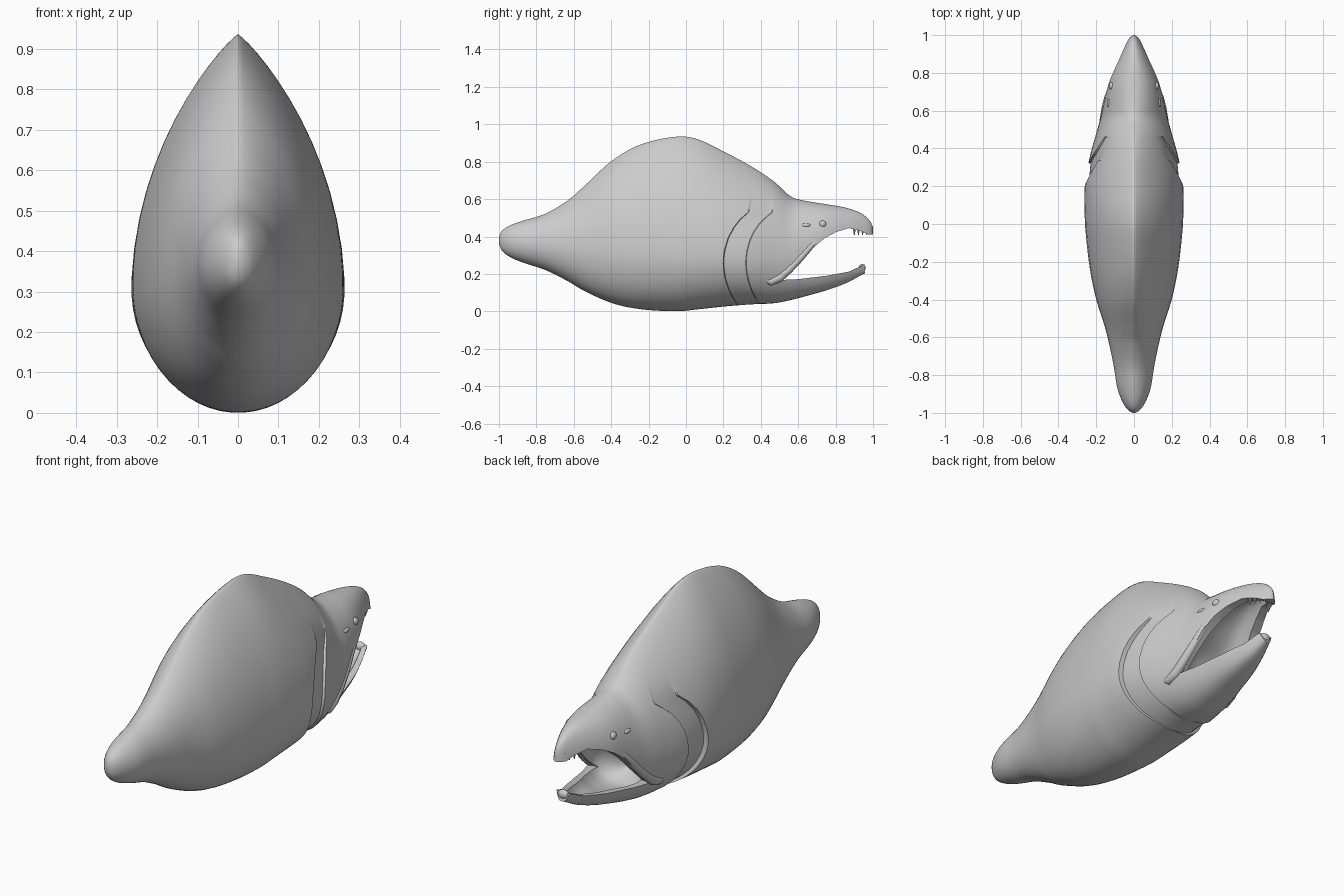
import bpy, bmesh, math
from mathutils import Vector

cube = bpy.data.objects.get("Cube")
if cube:
    bpy.data.objects.remove(cube, do_unlink=True)

grey = bpy.data.materials.new("plain grey")
grey.use_nodes = True
colour = (0.6, 0.6, 0.6, 1)
grey.diffuse_color = colour
grey.node_tree.nodes["Principled BSDF"].inputs["Base Color"].default_value = colour

# Body stations: y, top, bottom, half width
BODY = [(-1, .40, .36, .008), (-.985, .43, .325, .032), (-.94, .46, .29, .062),
        (-.87, .485, .26, .088), (-.75, .523, .22, .108), (-.63, .595, .16, .133),
        (-.55, .665, .112, .153), (-.4, .803, .045, .2), (-.25, .89, .012, .232),
        (-.05, .935, 0, .256), (.06, .922, .01, .262), (.2, .856, .025, .261),
        (.35, .775, .037, .236), (.47, .695, .043, .203), (.56, .615, .06, .178),
        (.63, .593, .078, .162), (.75, .573, .112, .132), (.86, .553, .152, .088),
        (.94, .522, .195, .05), (.985, .482, .215, .026), (1, .45, .22, .006)]
# Section shape: y, height of widest point, pinch of top, pinch of bottom
SHAPE = [(-1, .5, 1, 1), (-.6, .42, 1.3, 1), (-.2, .34, 1.7, 1), (.3, .34, 1.65, 1),
         (.55, .42, 1.25, .85), (.75, .58, 1, .7), (1, .6, 1, .7)]
# Hollow of the mouth, same columns as the body
HOLLOW = [(.42, .2, .16, .02), (.5, .3, .115, .12), (.6, .37, .12, .128),
          (.7, .44, .145, .108), (.8, .48, .165, .08), (.9, .475, .205, .04),
          (.95, .45, .235, .012)]
# Side outline of the open mouth
MOUTH = [(.51, .168), (.56, .21), (.62, .27), (.68, .34), (.74, .39), (.8, .423),
         (.87, .445), (.93, .432), (.97, .412), (1.1, .41), (1.1, .1), (.97, .16),
         (.955, .215), (.945, .245), (.92, .235), (.87, .212), (.75, .19), (.6, .172)]


def sample(table, y):
    """Smooth interpolation of a station table."""
    y = min(max(y, table[0][0]), table[-1][0])
    i = 0
    while i < len(table) - 2 and y > table[i + 1][0]:
        i += 1
    a, b = table[i], table[i + 1]
    before, after = table[max(i - 1, 0)], table[min(i + 2, len(table) - 1)]
    h = b[0] - a[0]
    t = (y - a[0]) / h
    out = []
    for c in range(1, len(a)):
        m0 = (b[c] - before[c]) / (b[0] - before[0]) * h
        m1 = (after[c] - a[c]) / (after[0] - a[0]) * h
        d = b[c] - a[c]
        out.append(a[c] + t * m0 + t * t * (3 * d - 2 * m0 - m1) + t ** 3 * (m0 + m1 - 2 * d))
    return out


def section(y, angle):
    """Point on the body surface at a station and an angle."""
    top, bottom, width = sample(BODY, y)
    level, pinch_top, pinch_bottom = sample(SHAPE, y)
    s, c = math.sin(angle), math.cos(angle)
    mid = bottom + (top - bottom) * level
    z = mid + s * (top - mid if s > 0 else mid - bottom)
    x = math.copysign(width * abs(c) ** (pinch_top if s > 0 else pinch_bottom), c)
    return Vector((x, y, z))


def surface_point(y, z, side, out=0):
    """Point on the flank at a given length and height."""
    top, bottom, _ = sample(BODY, y)
    mid = bottom + (top - bottom) * sample(SHAPE, y)[0]
    u = (z - mid) / (top - mid if z > mid else mid - bottom)
    p = section(y, math.asin(min(max(u, -1), 1)))
    return Vector((side * (p.x + out), y, z))


def ramp(a, b, v):
    t = min(max((v - a) / (b - a), 0), 1)
    return t * t * (3 - 2 * t)


def body_point(y, angle):
    """Body surface with the gill slits bent into arcs and the band sunk in."""
    z = section(y, angle).z
    window = ramp(-.2, .2, y) * (1 - ramp(.32, .75, y))
    bend = min(1.4 * (z - .26) ** 2, .14) * window
    p = section(y + bend, angle)
    if .2 < y < .322:
        sunk = .022 - .08 * (y - .2)
        p.x -= math.copysign(min(sunk * (1 - ramp(.45, .6, p.z)), abs(p.x)), p.x)
    return p


def hollow_point(y, angle):
    top, bottom, width = sample(HOLLOW, y)
    c = math.cos(angle)
    return Vector((math.copysign(width * abs(c) ** .7, c), y,
                   (top + bottom) / 2 + (top - bottom) / 2 * math.sin(angle)))


def finish(name, bm, angle=40):
    bmesh.ops.recalc_face_normals(bm, faces=bm.faces)
    mesh = bpy.data.meshes.new(name)
    bm.to_mesh(mesh)
    bm.free()
    ob = bpy.data.objects.new(name, mesh)
    bpy.context.collection.objects.link(ob)
    mesh.materials.append(grey)
    smooth(ob, angle)
    return ob


def smooth(ob, angle):
    bpy.ops.object.select_all(action='DESELECT')
    ob.select_set(True)
    bpy.context.view_layer.objects.active = ob
    bpy.ops.object.shade_smooth_by_angle(angle=math.radians(angle))


def loft(name, point, stations, sides):
    bm = bmesh.new()
    rings = [[bm.verts.new(point(y, math.tau * (i + .5) / sides)) for i in range(sides)]
             for y in stations]
    for a, b in zip(rings, rings[1:]):
        for i in range(sides):
            j = (i + 1) % sides
            bm.faces.new((a[i], a[j], b[j], b[i]))
    bm.faces.new(rings[0])
    bm.faces.new(rings[-1])
    return finish(name, bm)


# Body and head in one skin, with rings packed at the tips and gill slits
steps = [math.sin(math.pi * (i / 110 - .5)) * .35 + (i / 55 - 1) * .65 for i in range(111)]
steps = sorted(steps + [.199, .203, .319, .324])
body = loft("fish_body", body_point, steps, 56)

# Cutters for the mouth opening and its hollow
bm = bmesh.new()
face = bm.faces.new([bm.verts.new((-.4, y, z)) for y, z in MOUTH])
moved = bmesh.ops.extrude_face_region(bm, geom=[face])["geom"]
bmesh.ops.translate(bm, vec=(.8, 0, 0), verts=[v for v in moved if isinstance(v, bmesh.types.BMVert)])
opening = finish("mouth_opening_cutter", bm)
hollow = loft("mouth_hollow_cutter", hollow_point, [.42 + .53 * i / 24 for i in range(25)], 32)

for cutter in (opening, hollow):
    cutter.hide_render = True
    mod = body.modifiers.new("mouth", 'BOOLEAN')
    mod.operation = 'DIFFERENCE'
    mod.solver = 'EXACT'
    mod.object = cutter
    bpy.context.view_layer.objects.active = body
    bpy.ops.object.modifier_apply(modifier=mod.name)
    bpy.data.objects.remove(cutter, do_unlink=True)
smooth(body, 40)


def ball(name, centre, size):
    bm = bmesh.new()
    bmesh.ops.create_uvsphere(bm, u_segments=16, v_segments=10, radius=1)
    for v in bm.verts:
        v.co = Vector(centre) + Vector(a * b for a, b in zip(v.co, size))
    return finish(name, bm)


def tube(name, points, radii):
    """Soft rounded ridge swept through points."""
    curve = bpy.data.curves.new(name, 'CURVE')
    curve.dimensions = '3D'
    curve.bevel_depth = 1
    curve.bevel_resolution = 3
    curve.use_fill_caps = True
    spline = curve.splines.new('POLY')
    spline.points.add(len(points) - 1)
    for p, co, r in zip(spline.points, points, radii):
        p.co = (*co, 1)
        p.radius = r
    ob = bpy.data.objects.new(name, curve)
    bpy.context.collection.objects.link(ob)
    bpy.ops.object.select_all(action='DESELECT')
    ob.select_set(True)
    bpy.context.view_layer.objects.active = ob
    bpy.ops.object.convert(target='MESH')
    ob = bpy.context.object
    ob.data.materials.clear()
    ob.data.materials.append(grey)
    smooth(ob, 50)


# Lower jaw tip knob
ball("lower_jaw_knob", (0, .942, .232), (.028, .018, .022))

LIP = [(.425, .165), (.45, .158), (.5, .18), (.55, .222), (.61, .283), (.67, .352), (.73, .402)]
for side, word in ((1, "left"), (-1, "right")):
    # Lip ridge along the upper edge of the mouth
    tube(word + "_lip", [surface_point(y, z, side, -.012) for y, z in LIP],
         [.008, .022, .024, .021, .019, .017, .008])
    # Eye and nostril
    ball(word + "_eye", surface_point(.73, .467, side, -.004), (.014, .02, .018))
    ball(word + "_nostril", surface_point(.64, .46, side, -.004), (.01, .026, .01))
    # Hooked teeth under the snout
    for i in range(4):
        y = .9 + .022 * i
        p = surface_point(y, .435, side, -.012)
        bm = bmesh.new()
        bmesh.ops.create_cone(bm, cap_ends=True, segments=8, radius1=.002, radius2=.009, depth=.04)
        bmesh.ops.translate(bm, verts=bm.verts, vec=(p.x, y, .428))
        finish(f"{word}_tooth_{i + 1}", bm)
